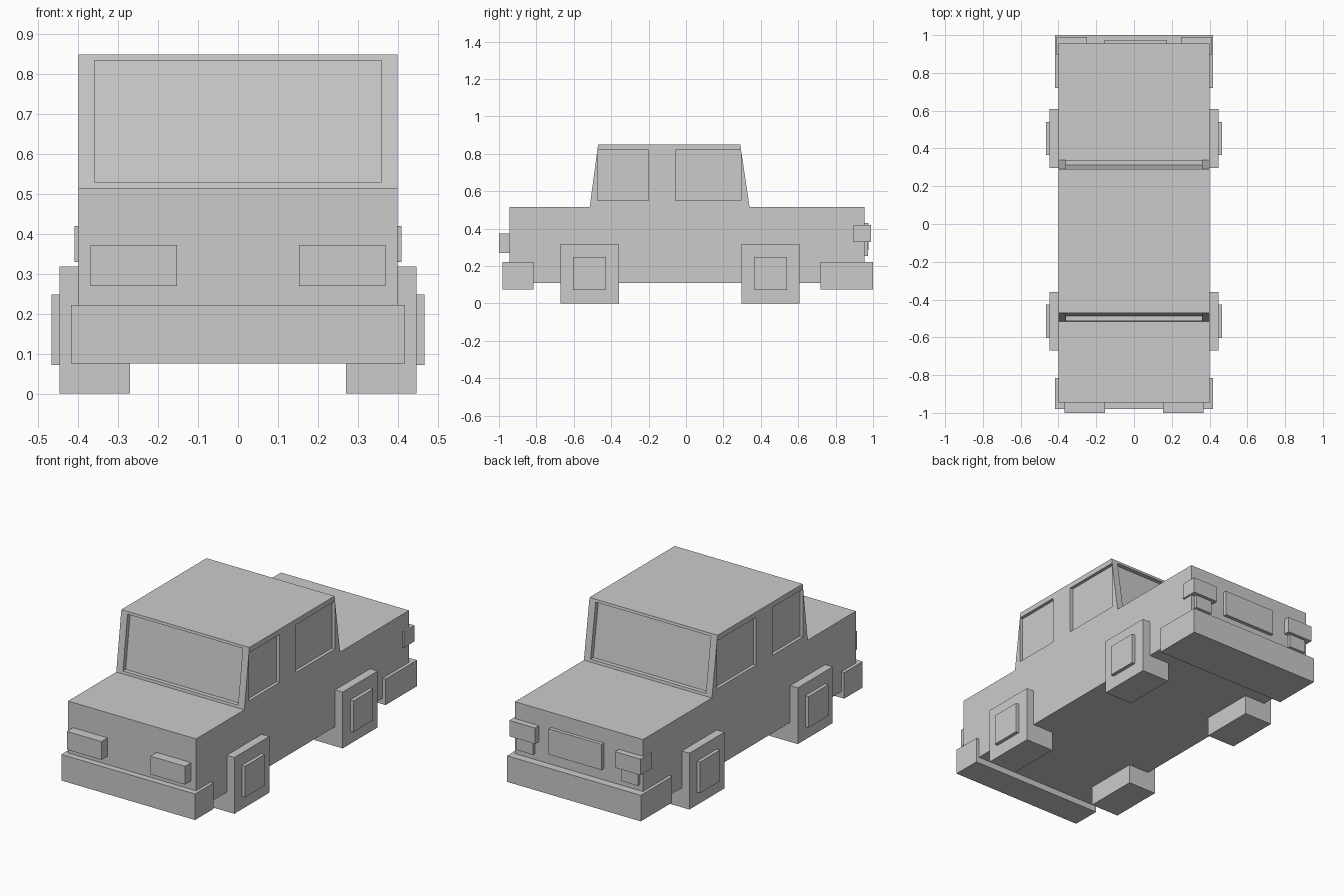
import bpy, bmesh

if "Cube" in bpy.data.objects:
    bpy.data.objects.remove(bpy.data.objects["Cube"])


def prism(name, profile, x0, x1):
    """Extrude a (y, z) profile from x0 to x1."""
    bm = bmesh.new()
    face = bm.faces.new([bm.verts.new((x0, y, z)) for y, z in profile])
    ext = bmesh.ops.extrude_face_region(bm, geom=[face])["geom"]
    moved = [v for v in ext if isinstance(v, bmesh.types.BMVert)]
    bmesh.ops.translate(bm, verts=moved, vec=(x1 - x0, 0, 0))
    bmesh.ops.recalc_face_normals(bm, faces=bm.faces)
    mesh = bpy.data.meshes.new(name)
    bm.to_mesh(mesh)
    bm.free()
    ob = bpy.data.objects.new(name, mesh)
    bpy.context.collection.objects.link(ob)
    return ob


def box(name, x, y, z):
    return prism(name, [(y[0], z[0]), (y[1], z[0]), (y[1], z[1]), (y[0], z[1])], *x)


def pair(name, x, y, z):
    """A box on the right side and its mirror image on the left."""
    box(name + "_right", x, y, z)
    box(name + "_left", (-x[1], -x[0]), y, z)


def cut(target, cutter):
    mod = target.modifiers.new("recess", "BOOLEAN")
    mod.operation = "DIFFERENCE"
    mod.solver = "EXACT"
    mod.object = cutter
    bpy.context.view_layer.objects.active = target
    bpy.ops.object.modifier_apply(modifier=mod.name)
    bpy.data.objects.remove(cutter)


# Lower body and cabin
box("body", (-0.4, 0.4), (-0.945, 0.955), (0.11, 0.515))
cabin = prism("cabin", [(-0.515, 0.515), (0.34, 0.515), (0.29, 0.85), (-0.47, 0.85)], -0.4, 0.4)

# Recessed windscreen and rear window, parallel to the sloping faces
for low, high, out in ((-0.513, -0.472, -1), (0.338, 0.292, 1)):
    a, b = 0.1 * out, -0.025 * out
    cut(cabin, prism("screen_cutter", [(low + a, 0.53), (low + b, 0.53),
                                       (high + b, 0.835), (high + a, 0.835)], -0.36, 0.36))

# Recessed side windows
for y in ((-0.472, -0.2), (-0.055, 0.293)):
    for x in ((0.382, 0.5), (-0.5, -0.382)):
        cut(cabin, box("window_cutter", x, y, (0.55, 0.82)))

# Bumpers
box("front_bumper", (-0.418, 0.418), (-0.98, -0.815), (0.075, 0.222))
box("rear_bumper", (-0.418, 0.418), (0.72, 1.0), (0.075, 0.222))

# Square wheels with raised hubs
for end, y in (("front", -0.515), ("rear", 0.452)):
    pair(end + "_wheel", (0.27, 0.447), (y - 0.156, y + 0.156), (0, 0.318))
    pair(end + "_hub", (0.44, 0.467), (y - 0.088, y + 0.088), (0.072, 0.248))

# Lamps and rear plate
pair("headlight", (0.153, 0.369), (-1.0, -0.93), (0.27, 0.373))
pair("tail_light", (0.25, 0.41), (0.895, 0.99), (0.33, 0.42))
pair("reverse_light", (0.275, 0.38), (0.94, 0.972), (0.255, 0.335))
box("rear_plate", (-0.155, 0.175), (0.94, 0.975), (0.285, 0.43))
